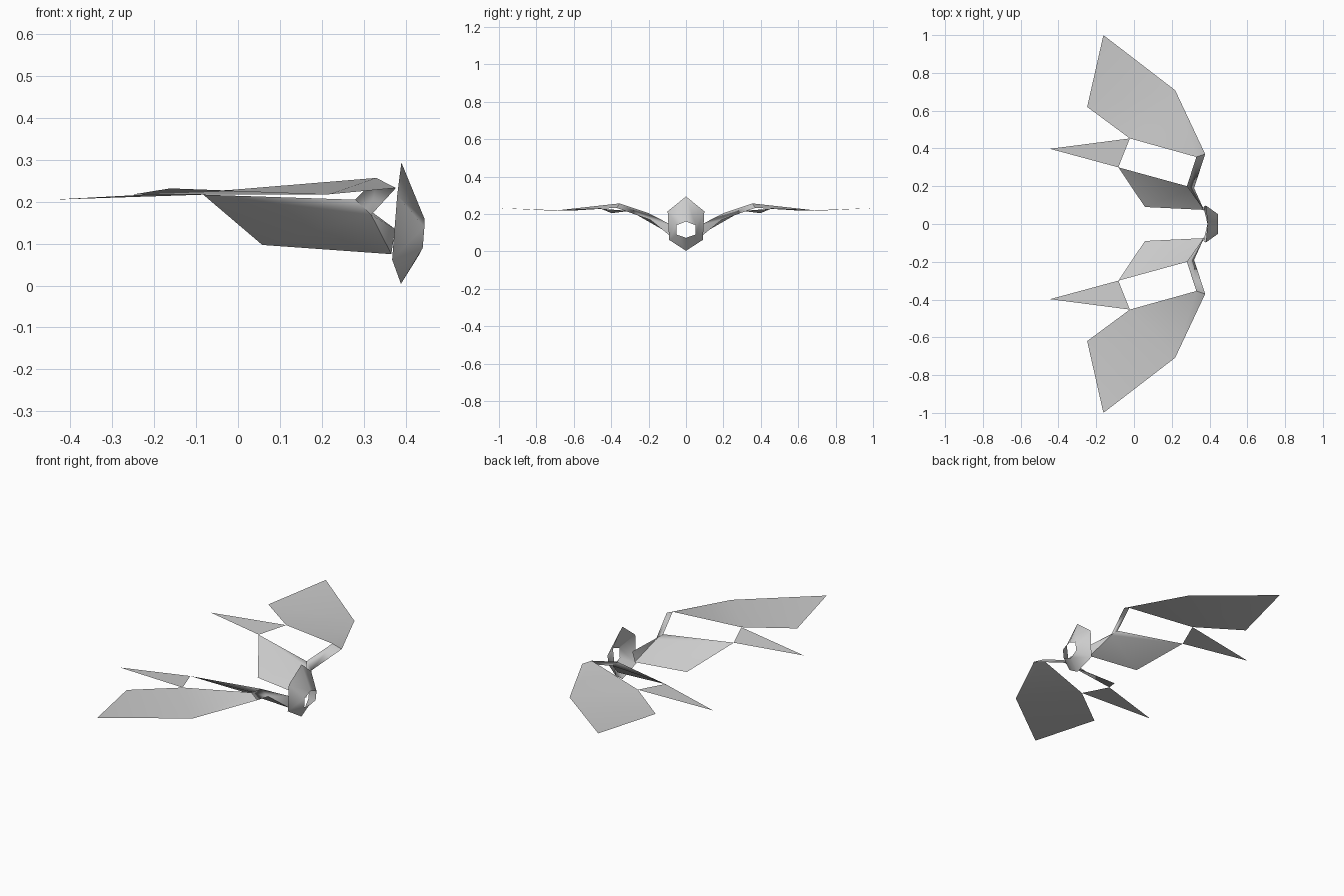
import bpy

if "Cube" in bpy.data.objects:
    bpy.data.objects.remove(bpy.data.objects["Cube"])

grey = bpy.data.materials.new("matte_grey")
grey.diffuse_color = (0.6, 0.6, 0.6, 1)
grey.use_nodes = True
grey.node_tree.nodes["Principled BSDF"].inputs["Base Color"].default_value = grey.diffuse_color


def sheet(name, points, faces, mirrored=True):
    """Thin smooth-shaded surface, optionally mirrored across y = 0."""
    mesh = bpy.data.meshes.new(name)
    mesh.from_pydata(points, [], faces)
    mesh.materials.append(grey)
    for p in mesh.polygons:
        p.use_smooth = True
    ob = bpy.data.objects.new(name, mesh)
    bpy.context.collection.objects.link(ob)
    if mirrored:
        m = ob.modifiers.new("mirror", 'MIRROR')
        m.use_axis = (False, True, False)
        m.use_mirror_merge = False
    return ob


# Shared joints of the wing
elbow_back, elbow_front = (0.33, 0.355, 0.257), (0.377, 0.37, 0.233)
wrist_back, wrist_front = (0.28, 0.20, 0.205), (0.318, 0.19, 0.169)
root_top, root_low = (0.375, 0.065, 0.135), (0.366, 0.075, 0.075)
panel_tip, notch = (-0.083, 0.30, 0.217), (-0.022, 0.453, 0.228)

# Hexagonal flared collar, open in the middle
outer = [(0.39, 0, 0.294), (0.38, 0.098, 0.215), (0.368, 0.09, 0.062),
         (0.389, 0, 0.004), (0.368, -0.09, 0.062), (0.38, -0.098, 0.215)]
inner = [(0.445, 0, 0.16), (0.445, 0.052, 0.14), (0.441, 0.05, 0.09),
         (0.432, 0, 0.073), (0.441, -0.05, 0.09), (0.445, -0.052, 0.14)]
sheet("collar", outer + inner,
      [(i, (i + 1) % 6, (i + 1) % 6 + 6, i + 6) for i in range(6)], False)

# Inner wing panel sloping down to the body
sheet("inner_panel",
      [panel_tip, (0.058, 0.09, 0.097), root_low, wrist_front, wrist_back],
      [(0, 1, 3), (1, 2, 3), (0, 3, 4)])

# Folded arm strip: collar to wrist to elbow
sheet("arm", [root_low, root_top, wrist_front, wrist_back, elbow_front, elbow_back],
      [(0, 1, 2), (1, 3, 2), (2, 4, 5, 3)])

# Rear pointed feather
sheet("rear_feather", [panel_tip, notch, (-0.445, 0.398, 0.205)], [(0, 1, 2)])

# Large outer wing blade with a leading-edge strip
sheet("outer_blade",
      [elbow_back, elbow_front, (0.218, 0.708, 0.218), (-0.162, 1.0, 0.232),
       (-0.248, 0.62, 0.218), notch],
      [(0, 1, 2), (0, 2, 5), (2, 4, 5), (2, 3, 4)])
